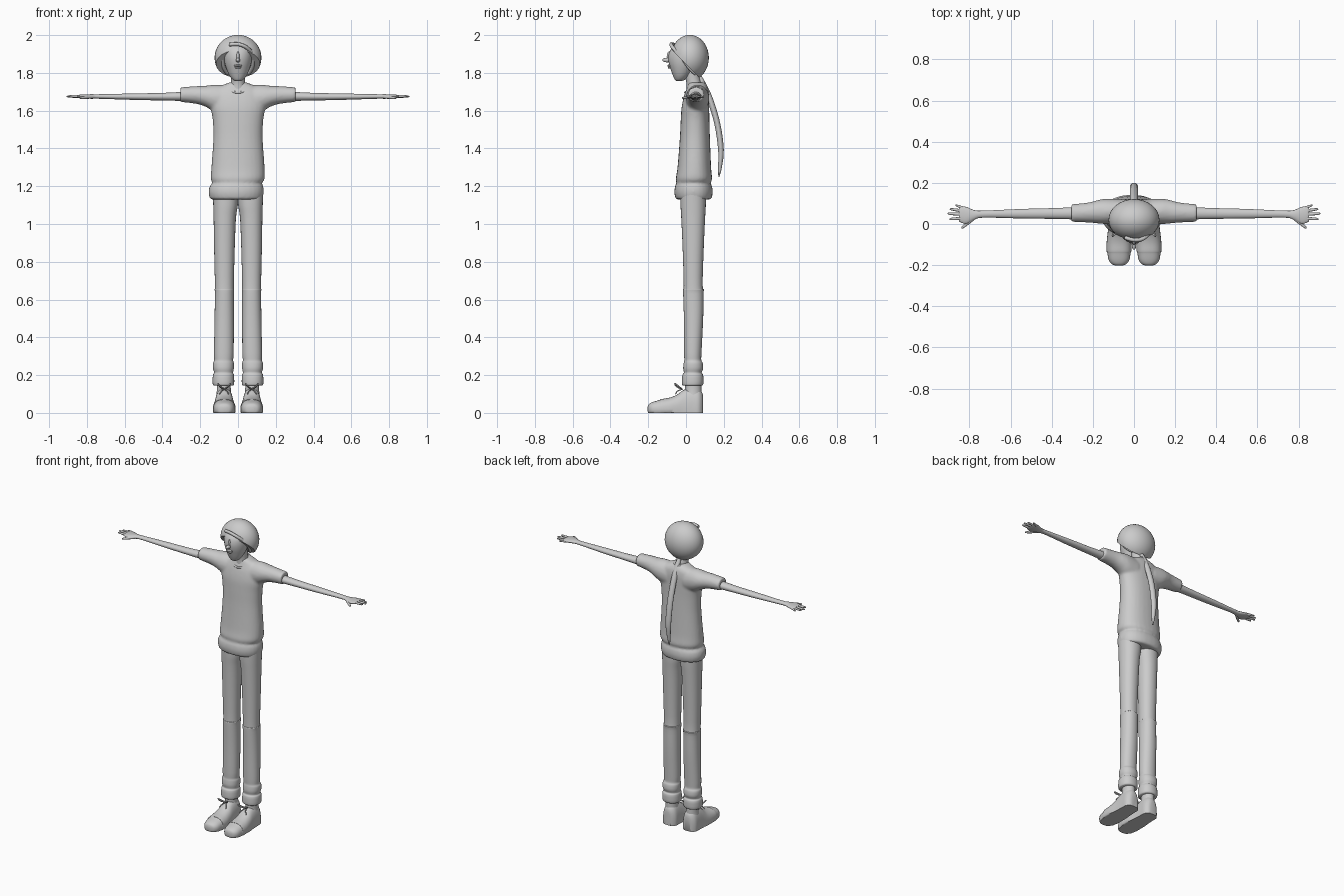
import bpy, bmesh
from math import cos, sin, pi, radians
from mathutils import Vector

cube = bpy.data.objects.get("Cube")
if cube:
    bpy.data.objects.remove(cube)

grey = bpy.data.materials.new("plain grey")
grey.use_nodes = True
tone = (0.6, 0.6, 0.6, 1)
grey.diffuse_color = tone
grey.node_tree.nodes["Principled BSDF"].inputs["Base Color"].default_value = tone


def spline(rows, steps):
    """Smooth rows of numbers with a Catmull-Rom curve."""
    out = []
    for i in range(len(rows) - 1):
        a, b = rows[max(i - 1, 0)], rows[i]
        c, d = rows[i + 1], rows[min(i + 2, len(rows) - 1)]
        for s in range(steps):
            t = s / steps
            out.append([q + t * ((r - p) / 2 + t * (p - 2.5 * q + 2 * r - w / 2
                        + t * (1.5 * (q - r) + (w - p) / 2)))
                        for p, q, r, w in zip(a, b, c, d)])
    return out + [list(rows[-1])]


def finish(bm, name, mirror=False, angle=50):
    bmesh.ops.recalc_face_normals(bm, faces=bm.faces)
    mesh = bpy.data.meshes.new(name)
    bm.to_mesh(mesh)
    bm.free()
    mesh.materials.append(grey)
    obj = bpy.data.objects.new(name, mesh)
    bpy.context.collection.objects.link(obj)
    bpy.ops.object.select_all(action="DESELECT")
    bpy.context.view_layer.objects.active = obj
    obj.select_set(True)
    bpy.ops.object.shade_smooth_by_angle(angle=radians(angle))
    if mirror:
        obj.modifiers.new("mirror", "MIRROR").use_mirror_merge = False
    return obj


def add_loft(bm, rows, axis="z", sides=28, steps=4, power=1.0, side=1):
    """Skin oval sections; row = position, centre, radius, centre, radius."""
    rings = []
    for t, c1, r1, c2, r2 in spline(rows, steps):
        ring = []
        for k in range(sides):
            a = 2 * pi * k / sides
            ca, sa = cos(a), sin(a)
            u = c1 + r1 * abs(ca) ** power * (1 if ca > 0 else -1)
            v = c2 + r2 * abs(sa) ** power * (1 if sa > 0 else -1)
            p = {"z": (u, v, t), "x": (t * side, u, v), "y": (u, t, v)}[axis]
            ring.append(bm.verts.new(p))
        rings.append(ring)
    for lo, hi in zip(rings, rings[1:]):
        for k in range(sides):
            j = (k + 1) % sides
            bm.faces.new((lo[k], lo[j], hi[j], hi[k]))
    bm.faces.new(rings[0])
    bm.faces.new(rings[-1])


def loft(name, rows, axis="z", mirror=False, **kw):
    bm = bmesh.new()
    add_loft(bm, rows, axis, **kw)
    return finish(bm, name, mirror)


def add_ball(bm, centre, size):
    made = bmesh.ops.create_uvsphere(bm, u_segments=32, v_segments=20, radius=1)["verts"]
    bmesh.ops.scale(bm, vec=size, verts=made)
    bmesh.ops.translate(bm, vec=centre, verts=made)


def tube(name, points, radius, mirror=False, cyclic=False):
    curve = bpy.data.curves.new(name, "CURVE")
    curve.dimensions = "3D"
    curve.bevel_depth = radius
    curve.bevel_resolution = 2
    curve.use_fill_caps = True
    path = curve.splines.new("POLY")
    pts = spline(points, 5)
    path.points.add(len(pts) - 1)
    for p, co in zip(path.points, pts):
        p.co = (*co, 1)
    path.use_cyclic_u = cyclic
    curve.materials.append(grey)
    obj = bpy.data.objects.new(name, curve)
    bpy.context.collection.objects.link(obj)
    if mirror:
        obj.modifiers.new("mirror", "MIRROR").use_mirror_merge = False


# Shirt: torso and both sleeves melted into one skin
bm = bmesh.new()
add_loft(bm, [
    (1.13, -.01, .138, .04, .094), (1.165, -.01, .146, .04, .102),
    (1.2, -.008, .142, .04, .098), (1.217, -.004, .131, .04, .09),
    (1.24, -.002, .143, .042, .096), (1.3, 0, .141, .044, .089),
    (1.45, 0, .131, .047, .08), (1.55, 0, .134, .048, .076),
    (1.62, 0, .145, .05, .073), (1.68, 0, .14, .056, .066),
    (1.72, 0, .11, .06, .055), (1.75, 0, .045, .055, .043)], power=.9)
for side in (1, -1):
    add_loft(bm, [
        (.06, .06, .062, 1.655, .08), (.13, .061, .062, 1.667, .07),
        (.17, .06, .058, 1.676, .056), (.22, .056, .049, 1.683, .047),
        (.305, .053, .043, 1.685, .039)], "x", side=side)
shirt = finish(bm, "shirt")
melt = shirt.modifiers.new("melt", "REMESH")
melt.mode = "VOXEL"
melt.voxel_size = .008
melt.use_smooth_shade = True
soften = shirt.modifiers.new("soften", "SMOOTH")
soften.factor, soften.iterations = .5, 6

# Collar ring, lower at the front
tube("collar", [(.05 * cos(a), .045 + .05 * sin(a), 1.722 + .026 * sin(a))
                for a in [2 * pi * k / 20 for k in range(20)]], .006, cyclic=True)

# Trouser legs with knee folds and rolled cuffs
loft("trouser_leg", [
    (.145, .077, .052, .034, .051), (.155, .077, .057, .035, .057),
    (.2, .077, .056, .036, .055), (.212, .076, .05, .036, .047),
    (.235, .077, .055, .038, .053), (.265, .077, .055, .038, .05),
    (.28, .076, .05, .036, .045), (.32, .075, .052, .036, .046),
    (.5, .073, .051, .04, .051), (.63, .072, .05, .039, .054),
    (.655, .072, .052, .04, .055), (.675, .072, .05, .038, .05),
    (.85, .072, .054, .038, .055), (1.03, .07, .059, .038, .063),
    (1.1, .066, .065, .038, .067), (1.18, .066, .068, .038, .068)],
    mirror=True, power=.92, steps=3)

# Shoes: oval sections along the foot, flattened at the sole
bm = bmesh.new()
add_loft(bm, [
    (-.203, .073, .012, .02, .012), (-.196, .073, .034, .02, .027),
    (-.175, .073, .05, .02, .038), (-.138, .073, .057, .02, .049),
    (-.132, .073, .06, .02, .053), (-.09, .073, .06, .02, .06),
    (-.05, .073, .056, .02, .075), (-.015, .073, .052, .02, .1),
    (.03, .073, .05, .02, .117), (.065, .073, .048, .02, .11),
    (.084, .073, .034, .02, .09), (.09, .073, .02, .02, .07)], "y", power=.85)
for v in bm.verts:
    v.co.z = max(v.co.z, 0)
add_loft(bm, [(.07, .075, .043, .036, .048), (.12, .075, .037, .038, .044),
              (.2, .076, .037, .038, .042)])
finish(bm, "shoe", mirror=True)

# Lace bows
for s in (-1, 1):
    tube("lace_loop", [(.073, -.02, .125), (.073 + s * .02, -.035, .137),
                       (.073 + s * .032, -.058, .155), (.073 + s * .02, -.05, .14),
                       (.073, -.02, .125)], .004, mirror=True)
    tube("lace_end", [(.073, -.02, .125), (.073 + s * .015, -.045, .115),
                      (.073 + s * .024, -.055, .1)], .003, mirror=True)

# Arms and hands
loft("arm", [(.27, .052, .03, 1.676, .025), (.4, .051, .026, 1.674, .02),
             (.55, .05, .023, 1.674, .017), (.73, .048, .017, 1.675, .012),
             (.775, .044, .023, 1.675, .012), (.815, .042, .041, 1.675, .011),
             (.842, .046, .038, 1.675, .009), (.85, .046, .033, 1.675, .006)],
     "x", mirror=True)


def finger(name, base, tip, radius):
    """Tapered digit with a rounded tip."""
    bm = bmesh.new()
    base, tip = Vector(base), Vector(tip)
    add_loft(bm, [(0, 0, radius, 0, radius), (.6, 0, radius * .9, 0, radius * .85),
                  (.92, 0, radius * .65, 0, radius * .6), (1, 0, radius * .2, 0, radius * .2)],
             sides=12)
    turn = (tip - base).to_track_quat("Z", "Y")
    for v in bm.verts:
        v.co.z *= (tip - base).length
        v.co = base + turn @ v.co
    finish(bm, name, mirror=True)


finger("little_finger", (.81, .07, 1.675), (.868, .092, 1.672), .007)
finger("ring_finger", (.82, .062, 1.675), (.896, .073, 1.674), .0075)
finger("middle_finger", (.82, .046, 1.675), (.907, .051, 1.675), .008)
finger("index_finger", (.82, .028, 1.675), (.898, .024, 1.677), .008)
finger("thumb", (.775, .032, 1.673), (.838, -.02, 1.667), .009)

# Neck and face
loft("neck", [(1.69, 0, .05, .048, .045), (1.74, 0, .038, .042, .039),
              (1.78, 0, .036, .034, .038), (1.83, 0, .038, .028, .038)])
loft("face", [(1.757, 0, .014, -.036, .014), (1.764, 0, .028, -.032, .027),
              (1.785, 0, .045, -.026, .043), (1.815, 0, .059, -.02, .06),
              (1.85, 0, .07, -.014, .077), (1.885, 0, .075, -.01, .084),
              (1.92, 0, .075, -.004, .08), (1.95, 0, .062, .004, .062)])

# Nose and lips
bm = bmesh.new()
add_ball(bm, (0, -.1, 1.868), (.011, .025, .012))
add_ball(bm, (0, -.091, 1.885), (.008, .011, .028))
add_ball(bm, (0, -.089, 1.838), (.022, .01, .006))
add_ball(bm, (0, -.086, 1.828), (.016, .01, .006))
finish(bm, "nose_and_lips")

# Hair: a rounded cap sliced from forehead to nape
bm = bmesh.new()
add_ball(bm, (0, .02, 1.88), (.124, .101, .121))
cut = bmesh.ops.bisect_plane(bm, geom=bm.verts[:] + bm.edges[:] + bm.faces[:],
                             plane_co=(0, -.08, 1.925), plane_no=(0, 1, 1), clear_inner=True)
bmesh.ops.holes_fill(bm, edges=[e for e in bm.edges if e.is_boundary])
finish(bm, "hair_cap")

# Swept fringe and side locks framing the face
tube("fringe", [(-.045, -.066, 1.95), (0, -.078, 1.952), (.04, -.073, 1.938),
                (.072, -.048, 1.91)], .01)
tube("side_lock", [(.07, -.045, 1.92), (.08, -.02, 1.88), (.075, .015, 1.83),
                   (.055, .05, 1.795)], .01, mirror=True)

# Long tail of hair curving down the back
loft("hair_tail", [
    (1.25, 0, .004, .174, .003), (1.3, 0, .012, .18, .01),
    (1.395, 0, .019, .185, .015), (1.53, 0, .02, .166, .016),
    (1.66, 0, .019, .127, .017), (1.74, 0, .016, .092, .016),
    (1.79, 0, .012, .066, .013)], power=1.15, sides=16)
